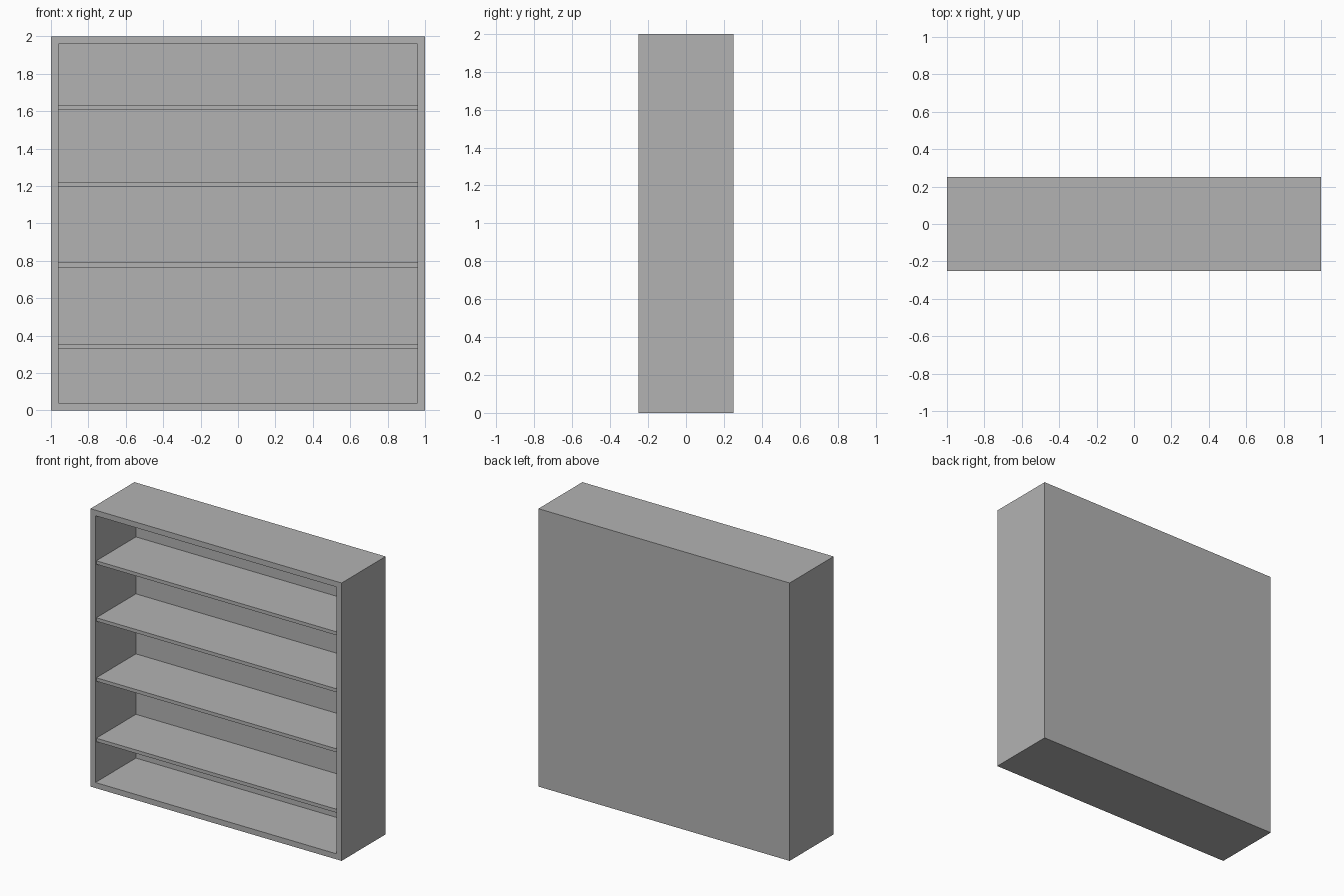
import bpy

cube = bpy.data.objects.get("Cube")
if cube:
    bpy.data.objects.remove(cube, do_unlink=True)

W, D, H = 2.0, 0.5, 2.0      # overall size
T = 0.04                     # board thickness
SHELF_T = 0.025
RECESS = 0.01                # shelves sit just behind the front edge

grey = bpy.data.materials.new("plain grey")
grey.use_nodes = True
colour = (0.45, 0.45, 0.45, 1)
grey.diffuse_color = colour
grey.node_tree.nodes["Principled BSDF"].inputs["Base Color"].default_value = colour


def finish(obj, name):
    obj.name = name
    obj.data.materials.append(grey)
    return obj


def box(name, lo, hi):
    centre = [(a + b) / 2 for a, b in zip(lo, hi)]
    bpy.ops.mesh.primitive_cube_add(size=1, location=centre)
    obj = bpy.context.object
    obj.scale = [b - a for a, b in zip(lo, hi)]
    bpy.ops.object.transform_apply(location=False, rotation=False, scale=True)
    return finish(obj, name)


# Case: a solid block with its front face inset and pushed in, leaving a back panel
case = box("case", (-W / 2, -D / 2, 0), (W / 2, D / 2, H))
bpy.ops.object.mode_set(mode='EDIT')
bpy.ops.mesh.select_mode(type='FACE')
bpy.ops.mesh.select_all(action='DESELECT')
bpy.ops.object.mode_set(mode='OBJECT')
for face in case.data.polygons:
    face.select = face.normal.y < -0.9
bpy.ops.object.mode_set(mode='EDIT')
bpy.ops.mesh.inset(thickness=T)
bpy.ops.mesh.extrude_region_move(TRANSFORM_OT_translate={"value": (0, D - T, 0)})
bpy.ops.object.mode_set(mode='OBJECT')

# Shelves between the sides
for i, top in enumerate((0.355, 0.79, 1.222, 1.632)):
    box(f"shelf_{i + 1}",
        (-W / 2 + T, -D / 2 + RECESS, top - SHELF_T),
        (W / 2 - T, D / 2 - T, top))
